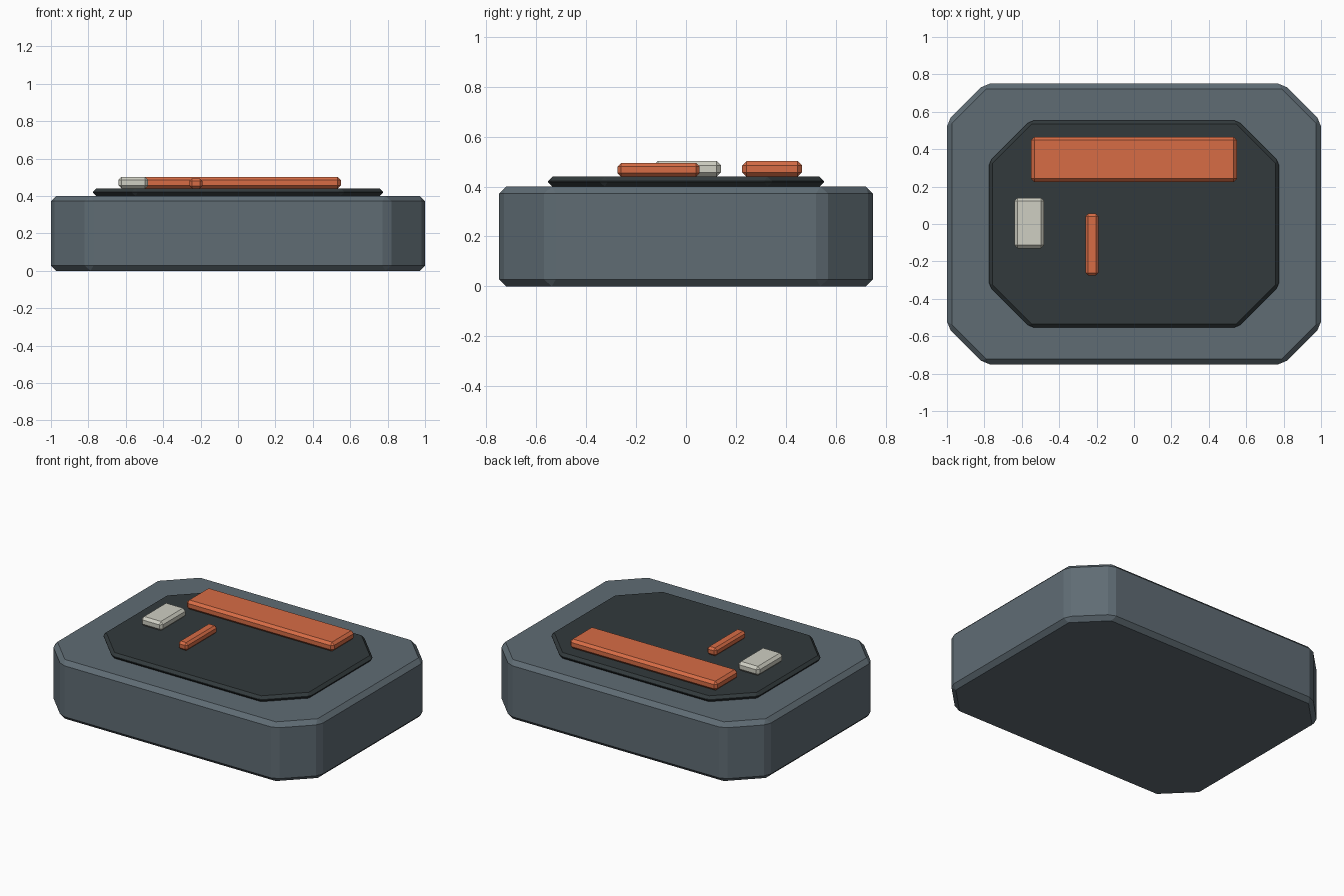
import bpy, bmesh

if "Cube" in bpy.data.objects:
    bpy.data.objects.remove(bpy.data.objects["Cube"])


def material(name, rgb):
    m = bpy.data.materials.new(name)
    m.diffuse_color = (*rgb, 1)
    m.use_nodes = True
    m.node_tree.nodes["Principled BSDF"].inputs["Base Color"].default_value = m.diffuse_color
    return m


SLATE = material("slate", (0.115, 0.15, 0.175))
DARK = material("dark", (0.032, 0.042, 0.045))
ORANGE = material("orange", (0.68, 0.15, 0.06))
PALE = material("pale", (0.62, 0.62, 0.54))


def slab(name, x, y, z, mat, bevel, cut=0.0):
    """Extruded rectangle (optionally corner-cut) with chamfered edges."""
    (x0, x1), (y0, y1), (z0, z1) = x, y, z
    if cut:
        pts = [(x0 + cut, y0), (x1 - cut, y0), (x1, y0 + cut), (x1, y1 - cut),
               (x1 - cut, y1), (x0 + cut, y1), (x0, y1 - cut), (x0, y0 + cut)]
    else:
        pts = [(x0, y0), (x1, y0), (x1, y1), (x0, y1)]
    bm = bmesh.new()
    base = bm.faces.new([bm.verts.new((px, py, z0)) for px, py in pts])
    ext = bmesh.ops.extrude_face_region(bm, geom=[base], use_keep_orig=True)
    top = [v for v in ext["geom"] if isinstance(v, bmesh.types.BMVert)]
    bmesh.ops.translate(bm, verts=top, vec=(0, 0, z1 - z0))
    bmesh.ops.recalc_face_normals(bm, faces=bm.faces[:])
    mesh = bpy.data.meshes.new(name)
    bm.to_mesh(mesh)
    bm.free()
    mesh.materials.append(mat)
    obj = bpy.data.objects.new(name, mesh)
    bpy.context.collection.objects.link(obj)
    mod = obj.modifiers.new("chamfer", 'BEVEL')
    mod.width = bevel
    mod.segments = 1
    mod.limit_method = 'ANGLE'
    return obj


# Base block and inset top plate
slab("base", (-1, 1), (-0.75, 0.75), (0, 0.40), SLATE, 0.028, 0.2)
slab("top_plate", (-0.775, 0.775), (-0.553, 0.553), (0.40, 0.44), DARK, 0.018, 0.22)

# Raised details on the plate
slab("long_bar", (-0.55, 0.55), (0.225, 0.465), (0.44, 0.502), ORANGE, 0.017)
slab("short_bar", (-0.26, -0.19), (-0.275, 0.055), (0.44, 0.494), ORANGE, 0.014)
slab("pale_block", (-0.64, -0.48), (-0.13, 0.14), (0.44, 0.502), PALE, 0.017)
